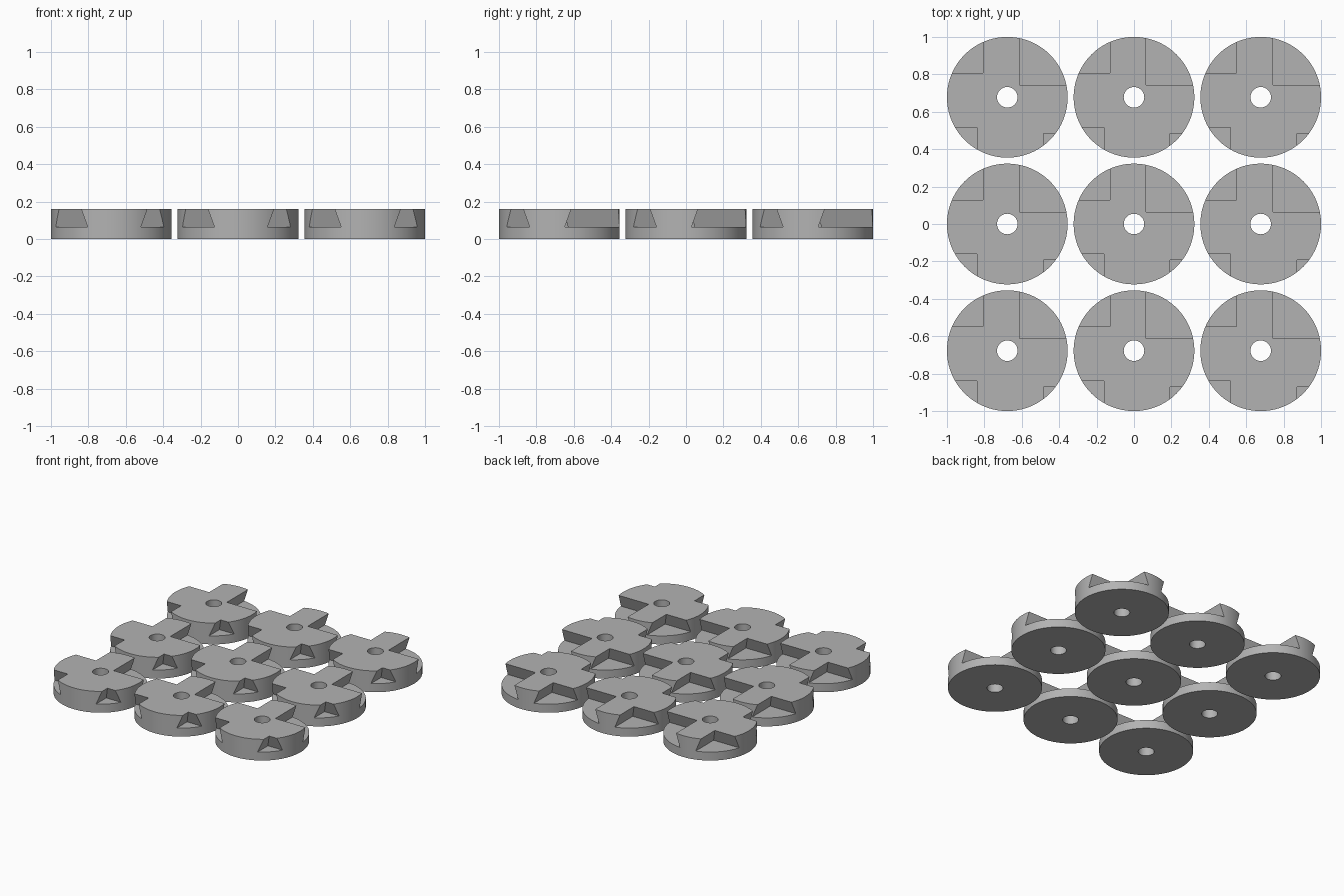
import bpy
import bmesh
import math

cube = bpy.data.objects.get("Cube")
if cube:
    bpy.data.objects.remove(cube, do_unlink=True)

# Everything is sized from one unit: each disc is 20 units wide, the tray 62
U = 2 / 62
RADIUS, HEIGHT, HOLE, FLOOR, PITCH = 10 * U, 5 * U, 1.7 * U, 2 * U, 21 * U
SLOPE = math.tan(math.radians(20))

grey = bpy.data.materials.new("plain_grey")
grey.use_nodes = True
colour = (0.45, 0.45, 0.45, 1)
grey.diffuse_color = colour
grey.node_tree.nodes["Principled BSDF"].inputs["Base Color"].default_value = colour


def add_object(name, bm):
    bmesh.ops.recalc_face_normals(bm, faces=bm.faces)
    mesh = bpy.data.meshes.new(name)
    bm.to_mesh(mesh)
    bm.free()
    mesh.materials.append(grey)
    obj = bpy.data.objects.new(name, mesh)
    bpy.context.collection.objects.link(obj)
    return obj


def cylinder(name, radius, z0, z1, sides):
    bm = bmesh.new()
    bmesh.ops.create_cone(bm, cap_ends=True, segments=sides, radius1=radius,
                          radius2=radius, depth=z1 - z0)
    bmesh.ops.translate(bm, verts=bm.verts, vec=(0, 0, (z0 + z1) / 2))
    return add_object(name, bm)


def corner_cutter(name, sx, sy, inset):
    """Square corner block whose two inner walls undercut the top."""
    bm = bmesh.new()
    far = 2 * RADIUS
    rings = []
    for z in (FLOOR, HEIGHT + U):
        near = inset - (HEIGHT - z) * SLOPE
        rings.append([bm.verts.new((sx * x, sy * y, z)) for x, y in
                      ((near, near), (far, near), (far, far), (near, far))])
    low, high = rings
    bm.faces.new(low)
    bm.faces.new(high)
    for i in range(4):
        j = (i + 1) % 4
        bm.faces.new((low[i], low[j], high[j], high[i]))
    return add_object(name, bm)


# Master disc with a centre hole and four dovetail notches of different size
disc = cylinder("notched_disc", RADIUS, 0, HEIGHT, 128)
cutters = [cylinder("hole_cutter", HOLE, -U, HEIGHT + U, 64)]
for name, sx, sy, units in (("back_right", 1, 1, 2), ("back_left", -1, 1, 4),
                            ("front_left", -1, -1, 5), ("front_right", 1, -1, 6)):
    cutters.append(corner_cutter(name + "_cutter", sx, sy, units * U))

bpy.ops.object.select_all(action="DESELECT")
bpy.context.view_layer.objects.active = disc
disc.select_set(True)
for cutter in cutters:
    cutter.hide_render = True
    mod = disc.modifiers.new("cut", "BOOLEAN")
    mod.operation, mod.solver, mod.object = "DIFFERENCE", "EXACT", cutter
    bpy.ops.object.modifier_apply(modifier=mod.name)
for cutter in cutters:
    bpy.data.objects.remove(cutter, do_unlink=True)
bpy.ops.object.shade_smooth_by_angle(angle=math.radians(20))

# Three by three grid of discs sharing the one mesh
for row in (-1, 0, 1):
    for col in (-1, 0, 1):
        part = disc if row == col == 0 else disc.copy()
        if part is not disc:
            bpy.context.collection.objects.link(part)
        part.name = f"notched_disc_row{row + 2}_column{col + 2}"
        part.location = (col * PITCH, row * PITCH, 0)
